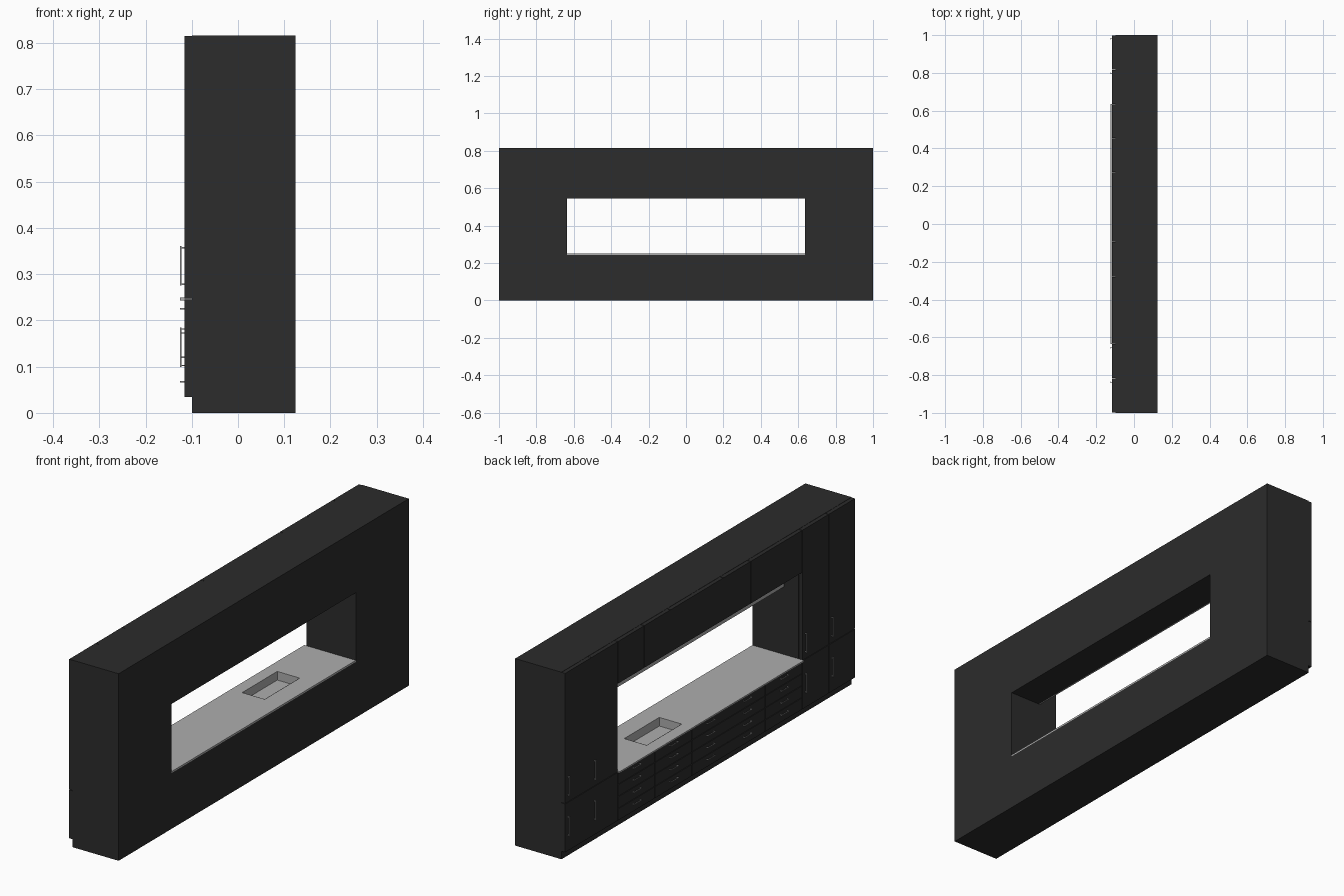
import bpy, bmesh

if "Cube" in bpy.data.objects:
    bpy.data.objects.remove(bpy.data.objects["Cube"])


def mat(name, c):
    m = bpy.data.materials.new(name)
    m.diffuse_color = (*c, 1)
    m.use_nodes = True
    m.node_tree.nodes["Principled BSDF"].inputs["Base Color"].default_value = m.diffuse_color
    return m


BLACK = mat("matt_black", (0.025, 0.025, 0.025))
STONE = mat("light_grey_stone", (0.42, 0.42, 0.42))
STEEL = mat("brushed_steel", (0.36, 0.36, 0.36))


def box(name, x, y, z, m, open_top=False):
    """Axis-aligned box from (min, max) ranges; open_top makes an inward-facing basin."""
    bm = bmesh.new()
    bmesh.ops.create_cube(bm, size=1)
    for v in bm.verts:
        for i, r in enumerate((x, y, z)):
            v.co[i] = max(r) if v.co[i] > 0 else min(r)
    if open_top:
        bm.normal_update()
        bmesh.ops.delete(bm, geom=[f for f in bm.faces if f.normal.z > 0.5], context='FACES')
        bmesh.ops.reverse_faces(bm, faces=bm.faces)
    me = bpy.data.meshes.new(name)
    bm.to_mesh(me)
    bm.free()
    ob = bpy.data.objects.new(name, me)
    bpy.context.collection.objects.link(ob)
    me.materials.append(m)
    return ob


BACK, FRONT, DOOR = 0.124, -0.099, -0.116
TOP, COUNTER, KICK = 0.816, 0.25, 0.033
SLAB, UPPER, OPEN = 0.243, 0.63, 0.545
W = 0.635      # half width of the opening
GAP = 0.0012


def front(name, y0, y1, z0, z1):
    box(name, (DOOR, FRONT), (y0 + GAP, y1 - GAP), (z0 + GAP, z1 - GAP), BLACK)


def handle(name, y, z, dy, dz):
    """Bar handle standing on two short posts."""
    box(name, (-0.125, -0.122), (y - dy / 2, y + dy / 2), (z - dz / 2, z + dz / 2), STEEL)
    for s in (-1, 1):
        oy, oz = (s * (dy / 2 - 0.003), 0) if dy > dz else (0, s * (dz / 2 - 0.003))
        box(name + "_post", (-0.122, DOOR), (y + oy - 0.0015, y + oy + 0.0015),
            (z + oz - 0.0015, z + oz + 0.0015), STEEL)


# Tall cabinets at both ends
for side, ya, yb in (("left", W, 1.0), ("right", -1.0, -W)):
    box("tall_carcass_" + side, (FRONT, BACK), (ya, yb), (0, TOP), BLACK)
    mid = (ya + yb) / 2
    for k, (y0, y1) in enumerate(((ya, mid), (mid, yb))):
        front(f"tall_door_{side}_{k}", y0, y1, SLAB + 0.003, TOP)
        front(f"low_door_{side}_{k}", y0, y1, KICK, SLAB + 0.003)
        hy = y1 - 0.02
        handle(f"tall_handle_{side}_{k}", hy, 0.318, 0.007, 0.085)
        handle(f"low_handle_{side}_{k}", hy, 0.142, 0.007, 0.085)

# Base cabinet with a grid of drawers
base = box("base_carcass", (FRONT, BACK), (-W, W), (0, SLAB), BLACK)
cw, rh = 2 * W / 5, (SLAB - KICK) / 4
for c in range(5):
    for r in range(4):
        y0, z0 = -W + c * cw, KICK + r * rh
        front(f"drawer_{c}_{r}", y0, y0 + cw, z0, z0 + rh)
        handle(f"drawer_handle_{c}_{r}", y0 + cw / 2, z0 + rh * 0.66, 0.055, 0.003)

# Worktop with a sunken sink
worktop = box("worktop", (-0.125, BACK), (-W, W), (SLAB, COUNTER), STONE)
sx, sy = (-0.071, 0.038), (0.13, 0.372)
cutter = box("sink_cutter", sx, sy, (0.212, 0.3), STONE)
cutter.hide_render = True
cutter.hide_set(True)
for ob in (worktop, base):
    b = ob.modifiers.new("sink_hole", 'BOOLEAN')
    b.operation, b.solver, b.object = 'DIFFERENCE', 'EXACT', cutter
box("sink_basin", (sx[0] + 0.001, sx[1] - 0.001), (sy[0] + 0.001, sy[1] - 0.001),
    (0.213, COUNTER), STONE, True)

# Upper cabinets, and the shallow lower row set back beneath them
box("upper_carcass", (FRONT, BACK), (-W, W), (UPPER, TOP), BLACK)
ys = [-W, -0.28, -0.093, 0.273, 0.453, W]
for i in range(5):
    front(f"upper_door_{i}", ys[i], ys[i + 1], UPPER, TOP)
box("lower_wall_row", (-0.022, BACK), (-W, W), (OPEN, UPPER), BLACK)
box("lower_wall_front", (-0.028, -0.022), (-W, W), (OPEN, UPPER), STONE)
